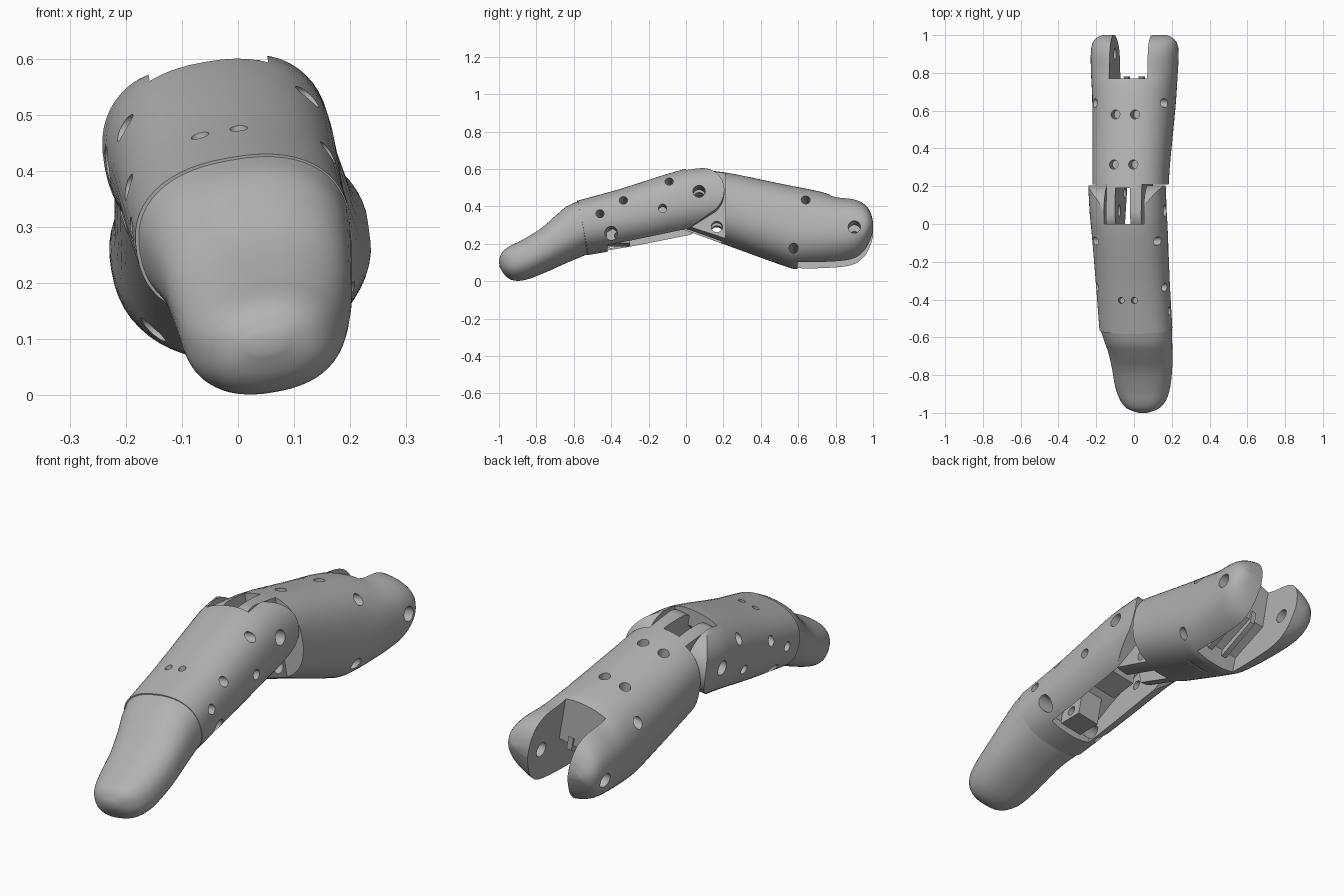
import bpy, bmesh, math
from mathutils import Matrix, Vector

if "Cube" in bpy.data.objects:
    bpy.data.objects.remove(bpy.data.objects["Cube"], do_unlink=True)

ROLL = 0.17
SIDES = 56

grey = bpy.data.materials.new("plain grey")
grey.use_nodes = True
grey.diffuse_color = (0.45, 0.45, 0.45, 1)
grey.node_tree.nodes["Principled BSDF"].inputs["Base Color"].default_value = (0.45, 0.45, 0.45, 1)


def rolled(x, z):
    """Roll about a lengthwise line through (x, z)."""
    p = Vector((x, 0, z))
    return Matrix.Translation(p) @ Matrix.Rotation(-ROLL, 4, 'Y') @ Matrix.Translation(-p)


FINGER = rolled(-0.03, 0.45)
BASE = rolled(0, 0.27)


def finish(name, bm):
    bmesh.ops.recalc_face_normals(bm, faces=bm.faces)
    mesh = bpy.data.meshes.new(name)
    bm.to_mesh(mesh)
    bm.free()
    mesh.materials.append(grey)
    ob = bpy.data.objects.new(name, mesh)
    bpy.context.collection.objects.link(ob)
    return ob


def refine(stations, steps=4):
    """Catmull-Rom interpolation between cross-sections."""
    pts = [stations[0]] + stations + [stations[-1]]
    out = []
    for a, b, c, d in zip(pts, pts[1:], pts[2:], pts[3:]):
        for i in range(steps):
            t = i / steps
            out.append([0.5 * (2*q + (r-p)*t + (2*p-5*q+4*r-s)*t*t + (3*q-p-3*r+s)*t**3)
                        for p, q, r, s in zip(a, b, c, d)])
    return out + [stations[-1]]


def loft(name, stations, n=2.35):
    """Station: top y, top z, bottom y, bottom z, centre x, half width."""
    bm = bmesh.new()
    rings = []
    for ty, tz, by, bz, cx, hw in refine(stations):
        centre = Vector((cx, (ty + by) / 2, (tz + bz) / 2))
        side = Vector((math.cos(ROLL), 0, math.sin(ROLL))) * hw
        h = (tz - bz) / 2
        up = Vector((-h * math.sin(ROLL), (ty - by) / 2, h * math.cos(ROLL)))
        ring = []
        for i in range(SIDES):
            a = math.tau * i / SIDES
            c, s = math.cos(a), math.sin(a)
            c = math.copysign(abs(c) ** (2 / n), c)
            s = math.copysign(abs(s) ** (2 / n), s)
            ring.append(bm.verts.new(centre + side * c + up * s))
        rings.append(ring)
    for r, q in zip(rings, rings[1:]):
        for i in range(SIDES):
            j = (i + 1) % SIDES
            bm.faces.new((r[i], r[j], q[j], q[i]))
    bm.faces.new(rings[0])
    bm.faces.new(rings[-1])
    return finish(name, bm)


def prism(name, profile, x0, x1, matrix):
    """Extrude a (y, z) side profile across x."""
    bm = bmesh.new()
    a, b = [[bm.verts.new(matrix @ Vector((x, y, z))) for y, z in profile] for x in (x0, x1)]
    bm.faces.new(a)
    bm.faces.new(b)
    for i in range(len(a)):
        j = (i + 1) % len(a)
        bm.faces.new((a[i], a[j], b[j], b[i]))
    return finish(name, bm)


def box(y0, y1, z0, z1):
    return [(y0, z0), (y1, z0), (y1, z1), (y0, z1)]


def arc(cy, cz, r, start, end, count=24):
    angles = [math.radians(start + (end - start) * i / count) for i in range(count + 1)]
    return [(cy + r * math.cos(a), cz + r * math.sin(a)) for a in angles]


def drills(matrix, side_holes, top_holes):
    """Side holes are (y, z, r) right through; top holes are (x, y, z, r)."""
    bm = bmesh.new()
    def rod(place, r, depth):
        bmesh.ops.create_cone(bm, cap_ends=True, segments=24, radius1=r, radius2=r,
                              depth=depth, matrix=matrix @ place)
    for y, z, r in side_holes:
        rod(Matrix.Translation((0, y, z)) @ Matrix.Rotation(math.pi / 2, 4, 'Y'), r, 1)
    for x, y, z, r in top_holes:
        rod(Matrix.Translation((x, y, z)), r, 0.18)
    return finish("drills", bm)


def cut(ob, cutter, operation='DIFFERENCE'):
    cutter.hide_render = True
    mod = ob.modifiers.new("cut", 'BOOLEAN')
    mod.solver = 'EXACT'
    mod.use_self = True
    mod.operation = operation
    mod.object = cutter
    bpy.context.view_layer.objects.active = ob
    bpy.ops.object.modifier_apply(modifier=mod.name)
    bpy.data.objects.remove(cutter, do_unlink=True)


# Rounded fingertip
loft("fingertip", [
    (-1.0, .11, -.995, .075, .05, .03), (-.985, .15, -.965, .03, .05, .085),
    (-.95, .18, -.92, .006, .05, .12), (-.88, .215, -.85, .012, .047, .145),
    (-.78, .275, -.74, .055, .043, .16), (-.70, .345, -.64, .10, .033, .17),
    (-.64, .395, -.58, .125, .022, .18), (-.58, .422, -.53, .146, .012, .189)])

# Middle segment with a forked hinge end
middle = loft("middle_segment", [
    (-.582, .426, -.528, .143, .01, .193), (-.35, .49, -.28, .185, -.006, .195),
    (-.1, .57, 0, .24, -.022, .2), (.05, .605, .12, .26, -.032, .203),
    (.3, .62, .3, .28, -.04, .205)])
fork = [(-.9, .9), (0, .62)] + arc(.07, .455, .135, 85, -50) + [(0, .25), (-.3, .1), (-.9, -.2)]
cut(middle, prism("fork_outline", fork, -.6, .6, FINGER), 'INTERSECT')
channel = [(0, .8), (0, .52), (-.07, .45), (-.3, .33), (-.42, .25), (-.42, 0), (.4, 0), (.4, .8)]
cut(middle, prism("fork_slot", channel, -.137, .077, FINGER))
cut(middle, drills(FINGER, [
    (-.46, .325, .022), (-.335, .40, .022), (-.4, .225, .033), (-.09, .505, .022),
    (-.125, .355, .022), (.07, .447, .033)],
    [(-.065, -.405, .5, .016), (.005, -.405, .5, .016)]))

# Blocks inside the lower channel
anchor = prism("tendon_anchor", box(-.425, -.3, .19, .36), -.085, .025, FINGER)
cut(anchor, drills(FINGER, [(-.36, .23, .022)], []))
step = prism("channel_step", [(-.23, .31), (-.1, .33), (-.1, .46), (-.23, .4)], -.1, .04, FINGER)

# Base segment: hinge tongue in front, two prongs behind
base = loft("base_segment", [
    (-.1, .61, -.1, .31, -.012, .195), (.2, .58, .23, .19, -.018, .2),
    (.5, .52, .52, .085, -.005, .212), (.72, .475, .6, .068, 0, .22),
    (.80, .447, .8, .075, .002, .229), (.9, .432, .9, .095, .004, .233),
    (.96, .40, .955, .14, .004, .225), (.99, .35, .985, .2, .004, .2),
    (1, .30, 1, .25, .004, .17)])
tongue = arc(.07, .452, .135, 90, 200) + [(0, .25), (0, -.2), (1.2, -.2), (1.2, .9), (.2, .9), (.2, .587)]
cut(base, prism("tongue_outline", tongue, -.6, .6, BASE), 'INTERSECT')
for x0, x1 in ((-.6, -.097), (.093, .6)):
    cut(base, prism("cheek", box(-.3, .21, -.3, 1), x0, x1, BASE))
cut(base, prism("tongue_slot", box(-.3, .19, -.3, 1), -.047, .033, BASE))
rear = [(.77, .8), (.77, .25), (.6, .16), (.58, -.2), (1.2, -.2), (1.2, .8)]
cut(base, prism("rear_slot", rear, -.105, .1, BASE))
cut(base, drills(BASE, [
    (.64, .405, .024), (.9, .25, .033), (.575, .145, .024), (.07, .452, .033),
    (.165, .275, .03), (.22, .165, .02), (.475, .09, .016)],
    [(x, y, z, .024) for y, z in ((.58, .49), (.315, .55)) for x in (-.06, .045)]))

# Guide rails on the ramp between the prongs
rails = [prism("guide_rail", [(.59, .13), (.61, .13), (.78, .23), (.78, .29), (.6, .18)],
               x - .012, x + .012, BASE) for x in (-.04, .04)]

bpy.ops.object.select_all(action='DESELECT')
for ob in bpy.context.collection.objects:
    if ob.type == 'MESH' and ob.data.materials and ob.data.materials[0] == grey:
        ob.select_set(True)
        bpy.context.view_layer.objects.active = ob
bpy.ops.object.shade_smooth_by_angle(angle=math.radians(32))
